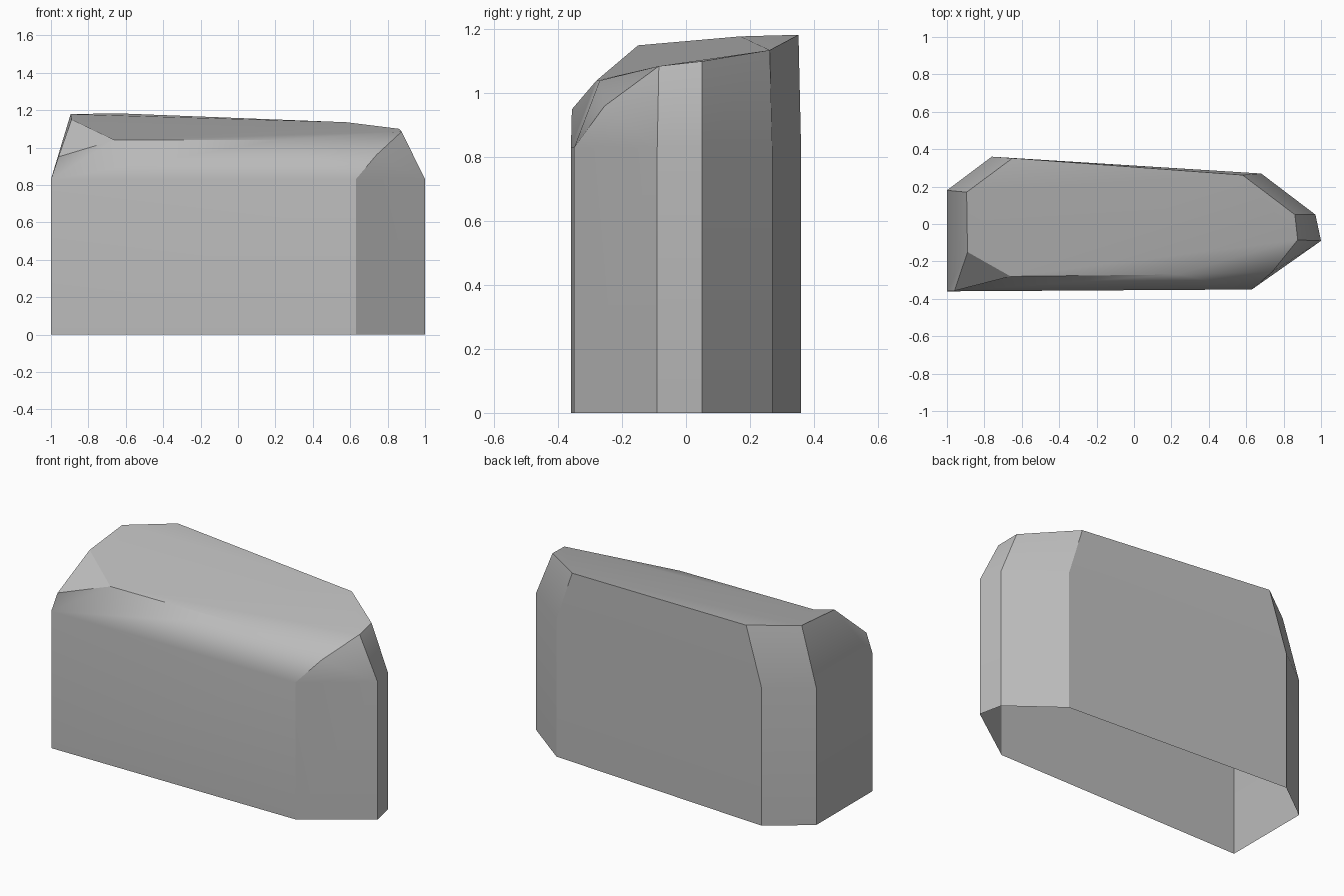
import bpy, bmesh, math

cube = bpy.data.objects.get("Cube")
if cube:
    bpy.data.objects.remove(cube, do_unlink=True)

# One grey stone colour
stone = bpy.data.materials.new("stone_grey")
stone.use_nodes = True
colour = (0.5, 0.5, 0.5, 1)
stone.diffuse_color = colour
stone.node_tree.nodes["Principled BSDF"].inputs["Base Color"].default_value = colour

SHOULDER = 0.83
# Outline of the upright walls, counter-clockwise from the front left corner
outline = [(-1, -.36), (.63, -.35), (1, -.09), (.97, .05),
           (.68, .27), (-.76, .36), (-1, .18)]
# Corners of the chipped crown
crown = {
    "notch_low": (-.96, -.357, .95), "notch_high": (-.89, -.15, 1.15),
    "front_a": (-.66, -.28, 1.04), "front_b": (.23, -.27, 1.04),
    "chip": (.74, -.255, .96), "end_front": (.875, -.085, 1.085),
    "end_back": (.86, .05, 1.10), "back_b": (.58, .262, 1.135),
    "back_a": (-.65, .352, 1.183), "side": (-.895, .17, 1.178),
}

bm = bmesh.new()
base = [bm.verts.new((x, y, 0)) for x, y in outline]
rim = [bm.verts.new((x, y, SHOULDER)) for x, y in outline]
v = {name: bm.verts.new(co) for name, co in crown.items()}
v.update(zip("ABCDEFG", rim))

# Upright walls, open underneath
for i in range(len(rim)):
    j = (i + 1) % len(rim)
    bm.faces.new((base[i], base[j], rim[j], rim[i]))

# Sloping facets and the tilted top
facets = [
    "A B front_b front_a", "A front_a notch_low", "notch_low front_a notch_high",
    "B chip front_b", "chip end_front front_b",
    "B C chip", "C end_front chip",
    "C D end_back end_front", "D E back_b end_back",
    "E F back_a back_b", "F G side back_a",
    "G A notch_low notch_high side",
    "side back_b back_a",
    "notch_high front_a front_b end_front end_back back_b side",
]
for facet in facets:
    bm.faces.new([v[name] for name in facet.split()])

mesh = bpy.data.meshes.new("boulder")
bm.to_mesh(mesh)
bm.free()
mesh.materials.append(stone)
boulder = bpy.data.objects.new("boulder", mesh)
bpy.context.collection.objects.link(boulder)

# Soft shading across shallow facets, crisp elsewhere
bpy.context.view_layer.objects.active = boulder
boulder.select_set(True)
bpy.ops.object.shade_smooth_by_angle(angle=math.radians(30))
weighted = boulder.modifiers.new("weighted_normals", "WEIGHTED_NORMAL")
weighted.keep_sharp = True
